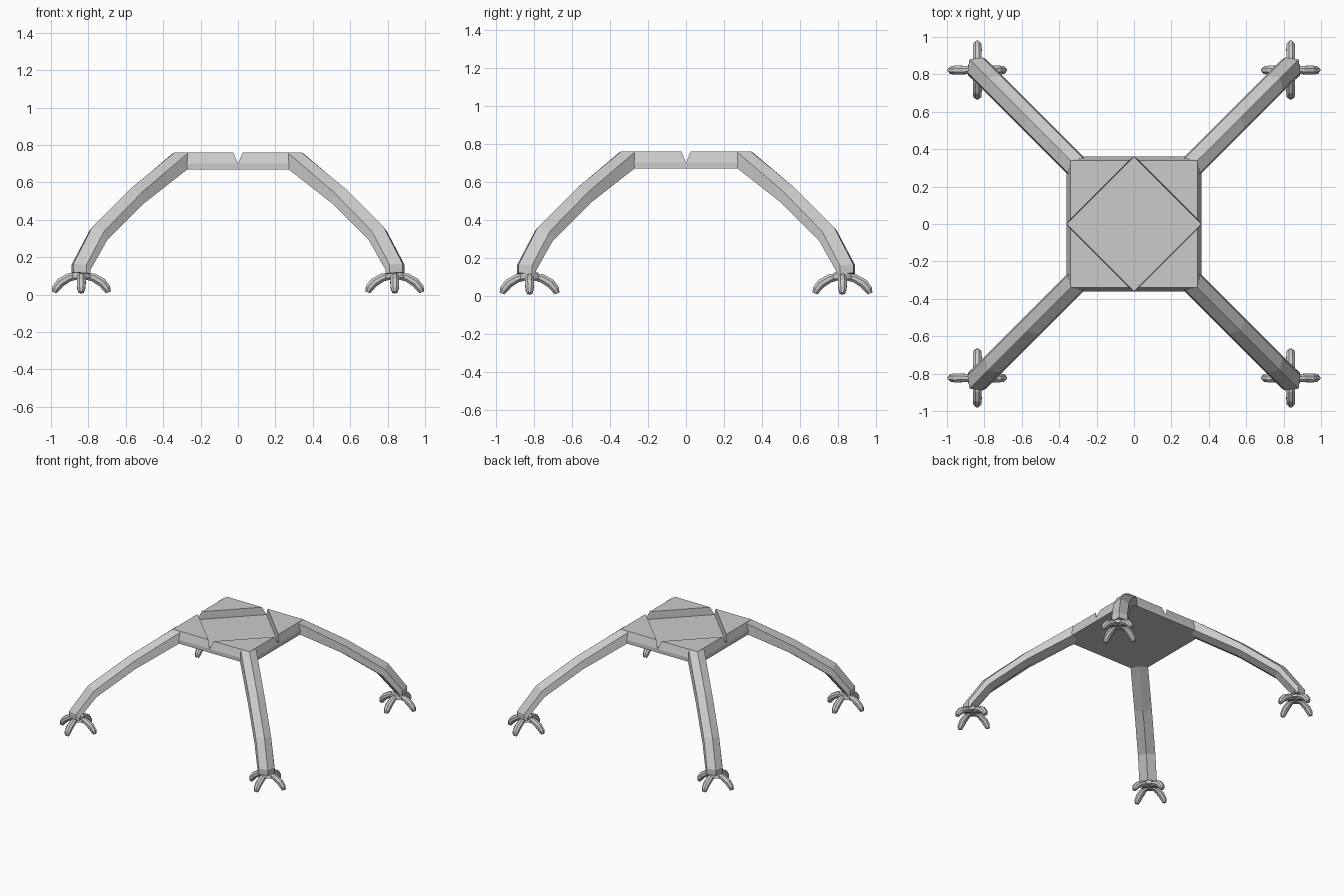
import bpy, bmesh, math
from mathutils import Vector, Matrix

cube = bpy.data.objects.get("Cube")
if cube:
    bpy.data.objects.remove(cube, do_unlink=True)

grey = bpy.data.materials.new("light grey")
grey.use_nodes = True
colour = (0.6, 0.6, 0.6, 1)
grey.diffuse_color = colour
grey.node_tree.nodes["Principled BSDF"].inputs["Base Color"].default_value = colour


def finish(name, bm):
    bmesh.ops.recalc_face_normals(bm, faces=bm.faces)
    mesh = bpy.data.meshes.new(name)
    bm.to_mesh(mesh)
    bm.free()
    mesh.materials.append(grey)
    ob = bpy.data.objects.new(name, mesh)
    bpy.context.collection.objects.link(ob)


def loft(bm, rings):
    """Skin a list of point rings and cap both ends."""
    rows = [[bm.verts.new(p) for p in ring] for ring in rings]
    n = len(rows[0])
    for a, b in zip(rows, rows[1:]):
        for i in range(n):
            j = (i + 1) % n
            bm.faces.new((a[i], a[j], b[j], b[i]))
    bm.faces.new(rows[0][::-1])
    bm.faces.new(rows[-1])


# Body: square slab whose top edges are notched at their middles
TOP, MID, LOW = 0.76, 0.70, 0.67
IN, OUT, NOTCH = 0.34, 0.36, 0.025
bm = bmesh.new()
upper, middle, lower = [], [], []
for k in range(4):
    spin = Matrix.Rotation(k * math.pi / 2, 3, 'Z')

    def add(x, y, z):
        return bm.verts.new(spin @ Vector((x, y, z)))
    tip = add(OUT, 0, MID)
    upper += [tip, add(IN, NOTCH, TOP), add(IN, IN, TOP), add(NOTCH, IN, TOP)]
    middle += [tip, add(OUT, OUT, MID)]
    lower += [add(OUT, 0, LOW), add(OUT, OUT, LOW)]
for k in range(4):
    u = [upper[(4 * k + i) % 16] for i in range(5)]
    m = [middle[(2 * k + i) % 8] for i in range(3)]
    # Sloped rim, raised corner plate and the step down to the sunken middle
    bm.faces.new((m[0], m[1], u[2], u[1]))
    bm.faces.new((m[1], m[2], u[3], u[2]))
    bm.faces.new((u[1], u[2], u[3]))
    bm.faces.new((u[0], u[1], u[3], u[4]))
for i in range(8):
    j = (i + 1) % 8
    bm.faces.new((lower[i], lower[j], middle[j], middle[i]))
bm.faces.new(upper[::4])
bm.faces.new(lower[::-1])
finish("body", bm)

# Leg stations: ridge, shoulder and underside as (diagonal position, height)
stations = [
    ((0.34, 0.76), (0.31, 0.755), (0.315, 0.67)),
    ((0.57, 0.57), (0.55, 0.55), (0.545, 0.49)),
    ((0.78, 0.36), (0.755, 0.34), (0.745, 0.29)),
    ((0.88, 0.165), (0.85, 0.16), (0.835, 0.13)),
    ((0.88, 0.12), (0.85, 0.115), (0.832, 0.112)),
]
SHOULDER, BELLY, KEEL = 0.04, 0.045, 0.02

# Toe centre line as (distance from ankle, height, half width)
toe_path = [(0.02, 0.1, 0.02), (0.065, 0.092, 0.024), (0.11, 0.065, 0.026),
            (0.136, 0.034, 0.023), (0.145, 0.012, 0.015)]
ANKLE_X, ANKLE_Y = 0.838, 0.823


def make_leg(name, sx, sy):
    def place(t, off, z):
        return (sx * (t + off), sy * (t - off), z)
    rings = []
    for (rt, rz), (st, sz), (bt, bz) in stations:
        rings.append([place(rt, 0, rz), place(st, SHOULDER, sz), place(bt, BELLY, bz),
                      place(bt - KEEL, 0, bz - KEEL / 4),
                      place(bt, -BELLY, bz), place(st, -SHOULDER, sz)])
    bm = bmesh.new()
    loft(bm, rings)
    finish(name + "_leg", bm)


def make_foot(name, sx, sy):
    bm = bmesh.new()
    centre = Vector((sx * ANKLE_X, sy * ANKLE_Y, 0))
    # Ankle disc
    bmesh.ops.create_cone(bm, cap_ends=True, segments=12, radius1=0.056, radius2=0.045,
                          depth=0.035, matrix=Matrix.Translation(centre + Vector((0, 0, 0.105))))
    # Four curved toes
    for k in range(4):
        spin = Matrix.Rotation(k * math.pi / 2, 3, 'Z')
        rings = []
        for i, (r, z, w) in enumerate(toe_path):
            a = toe_path[max(i - 1, 0)]
            b = toe_path[min(i + 1, len(toe_path) - 1)]
            along = Vector((b[0] - a[0], 0, b[1] - a[1])).normalized()
            normal = Vector((-along.z, 0, along.x))
            ring = []
            for s in range(8):
                ang = (s + 0.5) * math.pi / 4
                p = Vector((r, 0, z)) + w * (normal * math.cos(ang) + Vector((0, math.sin(ang), 0)))
                p.z = max(p.z, 0)
                ring.append(centre + spin @ p)
            rings.append(ring)
        loft(bm, rings)
    finish(name + "_foot", bm)


for name, sx, sy in (("front_left", 1, -1), ("front_right", -1, -1),
                     ("back_left", 1, 1), ("back_right", -1, 1)):
    make_leg(name, sx, sy)
    make_foot(name, sx, sy)
